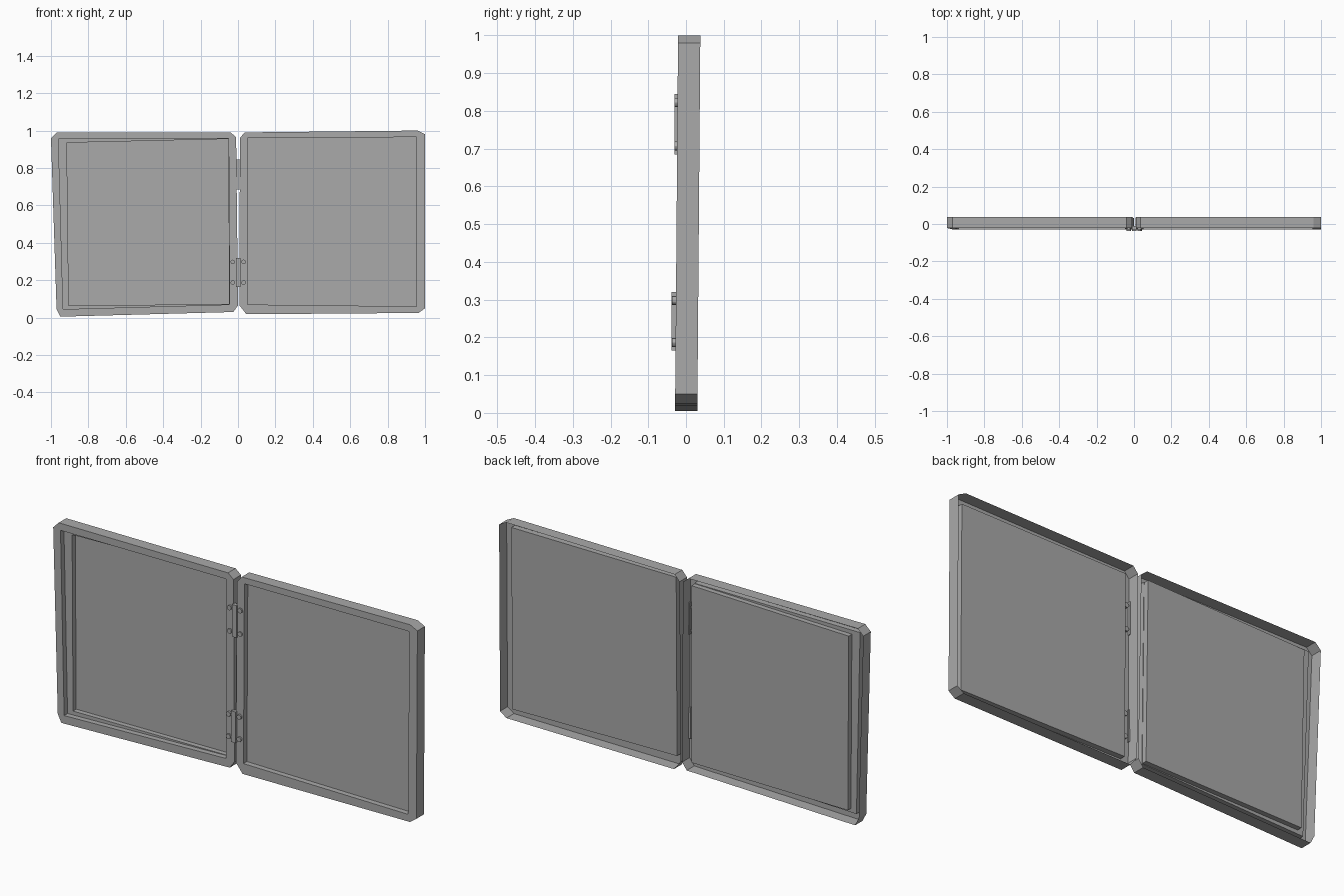
import bpy, bmesh, math
from mathutils import Vector, Matrix

if "Cube" in bpy.data.objects:
    bpy.data.objects.remove(bpy.data.objects["Cube"])

grey = bpy.data.materials.new("plain grey")
grey.diffuse_color = (0.4, 0.4, 0.4, 1)
grey.use_nodes = True
grey.node_tree.nodes["Principled BSDF"].inputs["Base Color"].default_value = grey.diffuse_color


def lean(z):
    """The doors lean very slightly backwards."""
    return 0.008 * z


def finish(bm, name):
    mesh = bpy.data.meshes.new(name)
    bm.to_mesh(mesh)
    bm.free()
    mesh.materials.append(grey)
    obj = bpy.data.objects.new(name, mesh)
    bpy.context.collection.objects.link(obj)
    return obj


def pressed_door(name, outline, opening, ledge=None):
    """Open-backed shell: side walls, front rim, then stepped recesses."""
    bm = bmesh.new()

    def loop(points, y):
        return [bm.verts.new((x, y + lean(z), z)) for x, z in points]

    def walls(a, b):
        for i in range(len(a)):
            j = (i + 1) % len(a)
            bm.faces.new((a[i], a[j], b[j], b[i]))

    back = loop(outline, 0.030)
    front = loop(outline, -0.029)
    walls(back, front)
    # Flat rim: one triangle per clipped corner, one quad per side
    inner = loop(opening, -0.029)
    for i in range(4):
        j = (i + 1) % 4
        bm.faces.new((front[2 * i], front[2 * i + 1], inner[i]))
        bm.faces.new((front[2 * i + 1], front[(2 * i + 2) % 8], inner[j], inner[i]))
    # Recess wall, optional ledge with a second recess, then the panel
    y = -0.002
    floor = loop(opening, y)
    walls(inner, floor)
    if ledge:
        step = loop(ledge, y)
        walls(floor, step)
        y += 0.025
        floor = loop(ledge, y)
        walls(step, floor)
    bm.faces.new(floor)
    bmesh.ops.recalc_face_normals(bm, faces=bm.faces)
    # Keep the front panel facing forward
    bm.faces.ensure_lookup_table()
    if bm.faces[-1].normal.y > 0:
        bmesh.ops.reverse_faces(bm, faces=bm.faces)
    return finish(bm, name)


# Corners run: bottom left, bottom right, top right, top left
pressed_door(
    "left_door",
    [(-0.97, 0.045), (-0.95, 0.005), (-0.025, 0.03), (0.0, 0.065),
     (-0.01, 0.965), (-0.04, 0.99), (-0.97, 0.99), (-1.0, 0.96)],
    [(-0.935, 0.045), (-0.045, 0.07), (-0.05, 0.957), (-0.96, 0.955)],
    [(-0.905, 0.065), (-0.047, 0.072), (-0.052, 0.955), (-0.915, 0.935)])
pressed_door(
    "right_door",
    [(0.008, 0.065), (0.045, 0.018), (0.965, 0.025), (1.0, 0.05),
     (1.0, 0.98), (0.96, 1.0), (0.035, 0.99), (0.01, 0.96)],
    [(0.05, 0.07), (0.955, 0.06), (0.955, 0.965), (0.05, 0.96)])


def hinge(name, z0, z1, front):
    # Narrow plate bridging the gap
    bm = bmesh.new()
    size = Vector((0.026, 0.020, z1 - z0))
    bmesh.ops.create_cube(bm, size=1, matrix=Matrix.Translation(
        (0.001, front + 0.010, (z0 + z1) / 2)) @ Matrix.Diagonal(size.to_4d()))
    finish(bm, name + "_plate")
    # Four screws running through the rims
    bm = bmesh.new()
    for x in (-0.028, 0.03):
        for z in (z0 + 0.022, z1 - 0.022):
            bmesh.ops.create_cone(
                bm, cap_ends=True, segments=12, radius1=0.012, radius2=0.012,
                depth=0.018, matrix=Matrix.Translation((x, front + 0.010, z))
                @ Matrix.Rotation(math.pi / 2, 4, 'X'))
    screws = finish(bm, name + "_screws")
    bpy.context.view_layer.objects.active = screws
    screws.select_set(True)
    bpy.ops.object.shade_smooth_by_angle()
    screws.select_set(False)


hinge("upper_hinge", 0.685, 0.845, -0.031)
hinge("lower_hinge", 0.165, 0.32, -0.038)
